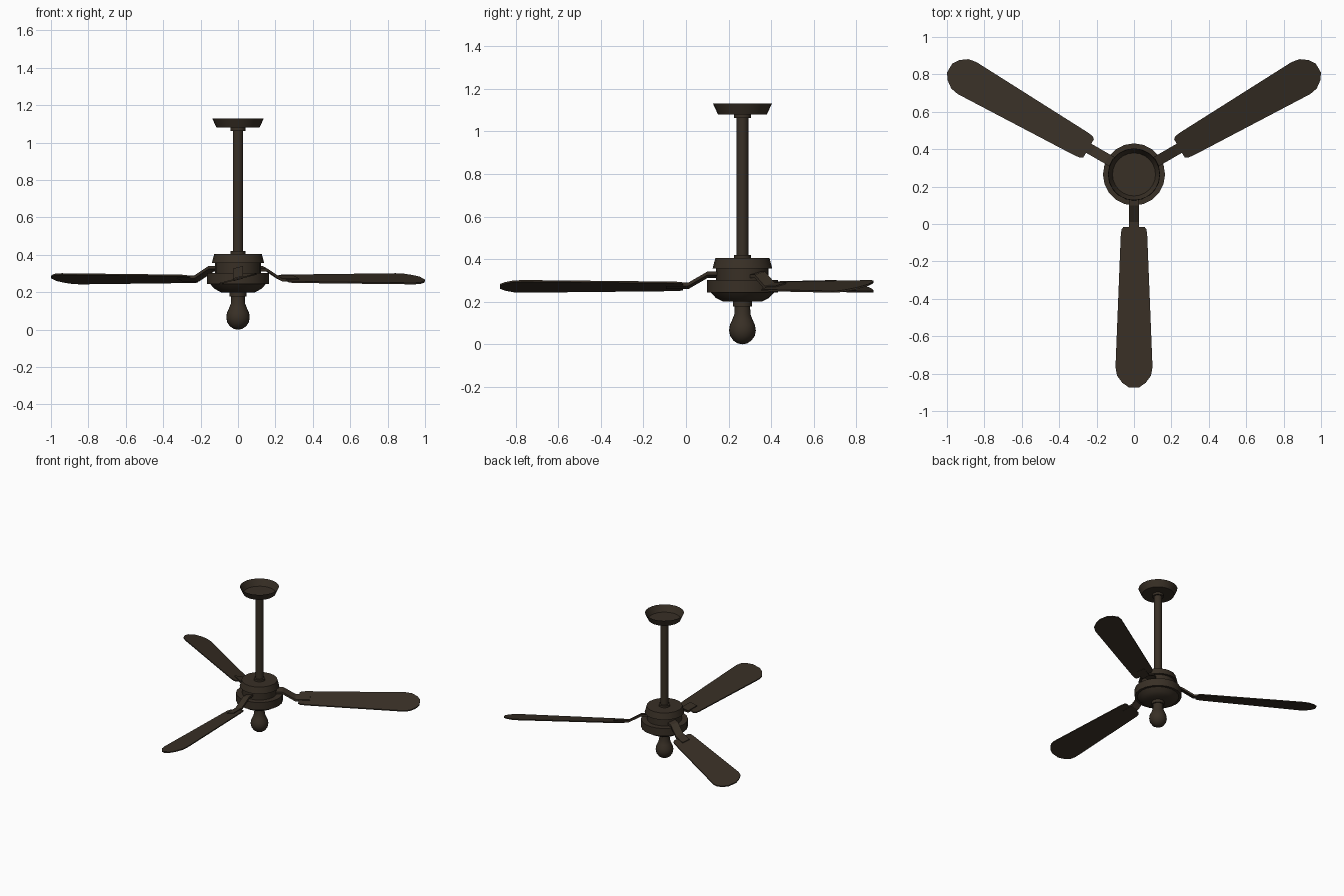
import bpy, bmesh, math
from mathutils import Matrix

if "Cube" in bpy.data.objects:
    bpy.data.objects.remove(bpy.data.objects["Cube"])

HUB_Y = 0.265      # fan axis position
TILT = 0.26        # blade pitch (rise per unit of width)

bronze = bpy.data.materials.new("dark_bronze")
bronze.diffuse_color = (0.040, 0.029, 0.019, 1)
bronze.use_nodes = True
bronze.node_tree.nodes["Principled BSDF"].inputs["Base Color"].default_value = bronze.diffuse_color


def finish(name, bm, smooth=True):
    mesh = bpy.data.meshes.new(name)
    bm.to_mesh(mesh)
    bm.free()
    mesh.materials.append(bronze)
    ob = bpy.data.objects.new(name, mesh)
    bpy.context.collection.objects.link(ob)
    if smooth:
        bpy.ops.object.select_all(action='DESELECT')
        ob.select_set(True)
        bpy.context.view_layer.objects.active = ob
        bpy.ops.object.shade_smooth_by_angle(angle=math.radians(30))
    return ob


def lathe(name, profile, sides=20):
    """Spin (radius, z) points, listed bottom to top, around the fan axis."""
    bm = bmesh.new()
    verts = [bm.verts.new((r, 0, z)) for r, z in profile]
    edges = [bm.edges.new(p) for p in zip(verts, verts[1:])]
    bmesh.ops.spin(bm, geom=verts + edges, cent=(0, 0, 0), axis=(0, 0, 1),
                   angle=math.tau, steps=sides, use_duplicate=False)
    bmesh.ops.remove_doubles(bm, verts=bm.verts[:], dist=1e-5)
    bmesh.ops.recalc_face_normals(bm, faces=bm.faces[:])
    bmesh.ops.translate(bm, verts=bm.verts[:], vec=(0, HUB_Y, 0))
    return finish(name, bm)


def place(bm, angle):
    """Pitch a part lying along +x, then turn it around the fan axis."""
    for v in bm.verts:
        v.co.z += v.co.y * TILT
    bmesh.ops.recalc_face_normals(bm, faces=bm.faces[:])
    bmesh.ops.transform(bm, verts=bm.verts[:], matrix=Matrix.Translation(
        (0, HUB_Y, 0)) @ Matrix.Rotation(angle, 4, 'Z'))


def blade(name, angle):
    half = [(0.28, 0.056), (0.295, 0.067), (0.33, 0.071), (1.03, 0.099),
            (1.075, 0.091), (1.115, 0.062), (1.138, 0.028)]
    outline = half + [(r, -w) for r, w in reversed(half)]
    bm = bmesh.new()
    face = bm.faces.new([bm.verts.new((r, w, 0.268)) for r, w in outline])
    out = bmesh.ops.extrude_face_region(bm, geom=[face])
    for v in out["geom"]:
        if isinstance(v, bmesh.types.BMVert):
            v.co.z += 0.008
    place(bm, angle)
    finish(name, bm, smooth=False)


def arm(name, angle):
    path = [(0.10, 0.326), (0.165, 0.326), (0.255, 0.274), (0.36, 0.274)]
    bm = bmesh.new()
    rings = []
    for r, z in path:
        rings.append([bm.verts.new((r, y, z + h)) for y, h in
                      ((-.028, -.008), (.028, -.008), (.028, .008), (-.028, .008))])
    for a, b in zip(rings, rings[1:]):
        for i in range(4):
            j = (i + 1) % 4
            bm.faces.new((a[i], a[j], b[j], b[i]))
    bm.faces.new(rings[0])
    bm.faces.new(rings[-1])
    place(bm, angle)
    finish(name, bm, smooth=False)


# Ceiling cup (open at the top), rod and collars
lathe("ceiling_cup", [(0, 1.08), (0.115, 1.08), (0.138, 1.13)], 24)
lathe("upper_collar", [(0, 1.063), (0.04, 1.063), (0.04, 1.08)])
lathe("rod", [(0.028, 0.40), (0.028, 1.08)], 16)
lathe("lower_collar", [(0.04, 0.40), (0.04, 0.42), (0, 0.42)])

# Motor: flared cap, body, wide ring and bowl
lathe("motor_cap", [(0, 0.357), (0.14, 0.357), (0.127, 0.405), (0, 0.405)])
lathe("motor_body", [(0.123, 0.29), (0.123, 0.36)])
lathe("motor_ring", [(0.12, 0.243), (0.166, 0.243), (0.166, 0.302), (0, 0.302)])
lathe("motor_bowl", [(0, 0.2), (0.09, 0.2), (0.125, 0.218), (0.148, 0.243)])

# Light bulb and its socket
lathe("bulb_socket", [(0, 0.177), (0.045, 0.177), (0.045, 0.205)])
lathe("bulb", [(0, 0), (0.022, 0.004), (0.043, 0.018), (0.058, 0.04),
               (0.063, 0.065), (0.059, 0.09), (0.047, 0.117), (0.038, 0.14),
               (0.036, 0.18)])

# Three blades with their cranked arms
for i, a in enumerate((30, 150, 270), 1):
    blade(f"blade_{i}", math.radians(a))
    arm(f"blade_arm_{i}", math.radians(a))
